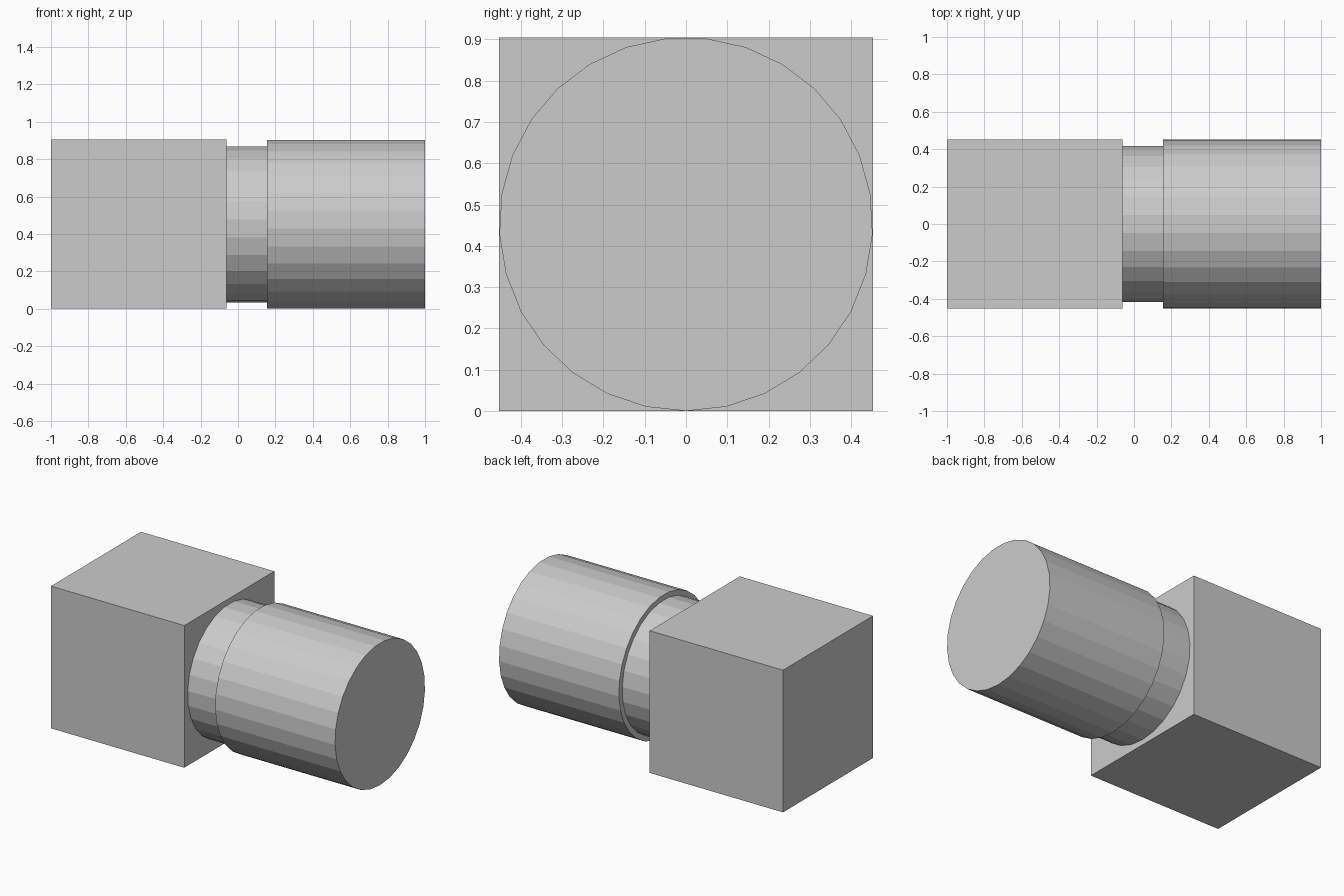
import bpy, bmesh, math
from mathutils import Matrix

if "Cube" in bpy.data.objects:
    bpy.data.objects.remove(bpy.data.objects["Cube"])

R = 0.4525  # half height of block, also the axis height


def link(name, bm):
    bmesh.ops.recalc_face_normals(bm, faces=bm.faces)
    mesh = bpy.data.meshes.new(name)
    bm.to_mesh(mesh)
    bm.free()
    obj = bpy.data.objects.new(name, mesh)
    bpy.context.collection.objects.link(obj)
    return obj


def x_cylinder(name, x0, x1, radius, sides):
    """Faceted cylinder along x with one corner pointing straight down."""
    bm = bmesh.new()
    ring = []
    for i in range(sides):
        a = 2 * math.pi * i / sides
        ring.append(bm.verts.new((x0, radius * math.sin(a), R - radius * math.cos(a))))
    cap = bm.faces.new(ring)
    ext = bmesh.ops.extrude_face_region(bm, geom=[cap], use_keep_orig=True)
    verts = [g for g in ext["geom"] if isinstance(g, bmesh.types.BMVert)]
    bmesh.ops.translate(bm, verts=verts, vec=(x1 - x0, 0, 0))
    return link(name, bm)


# Square block
x0, x1 = -1.0, -0.0615
bm = bmesh.new()
bmesh.ops.create_cube(bm, size=1, matrix=Matrix.Translation(((x0 + x1) / 2, 0, R))
                      @ Matrix.Diagonal((x1 - x0, 2 * R, 2 * R, 1)))
link("square_block", bm)

# Narrow neck and wide barrel
x_cylinder("neck", x1, 0.156, 0.419, 27)
x_cylinder("barrel", 0.156, 1.0, R, 29)
